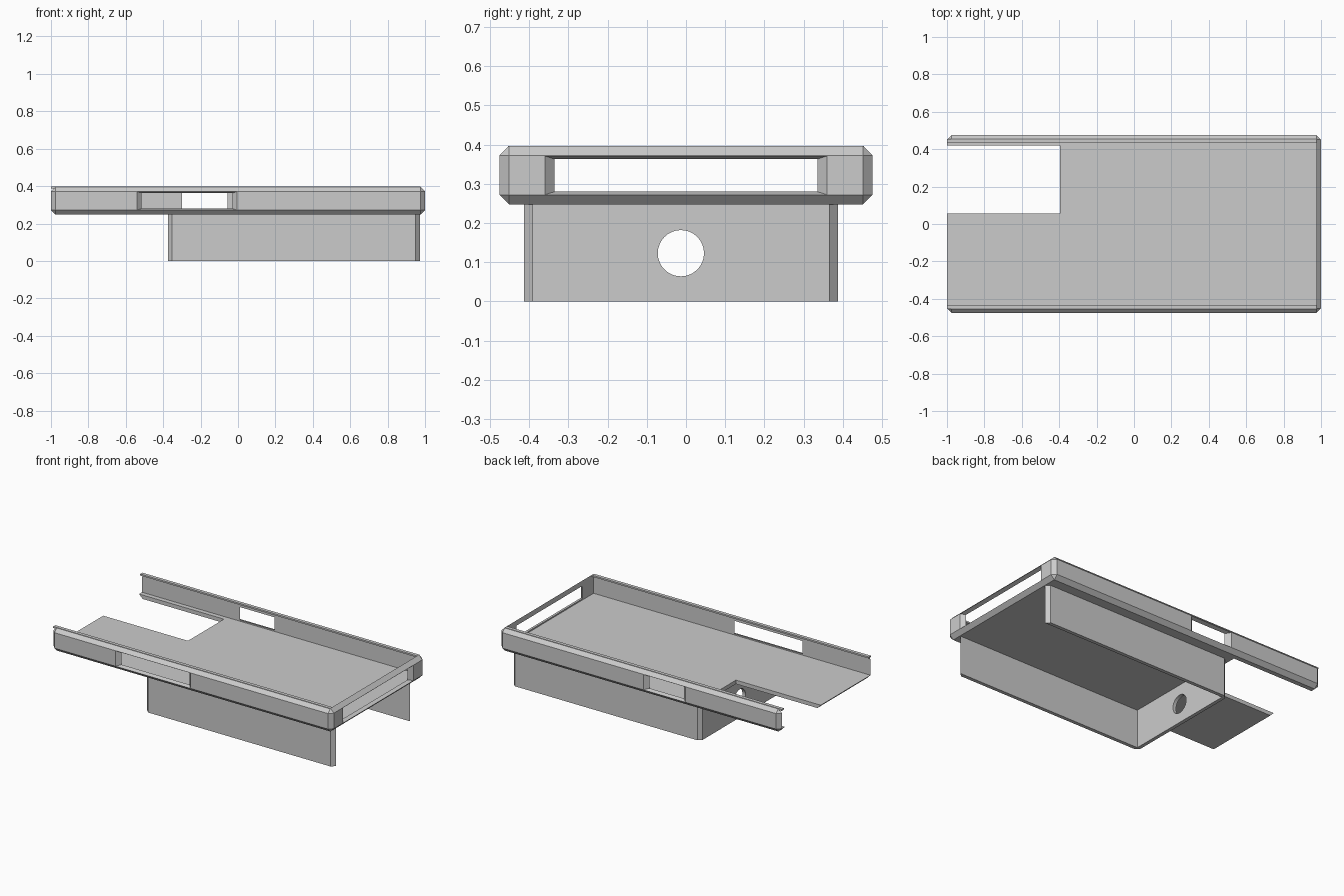
import bpy, bmesh, math
from mathutils import Vector

if "Cube" in bpy.data.objects:
    bpy.data.objects.remove(bpy.data.objects["Cube"], do_unlink=True)

grey = bpy.data.materials.new("plain grey")
grey.use_nodes = True
grey.diffuse_color = (0.6, 0.6, 0.6, 1)
grey.node_tree.nodes["Principled BSDF"].inputs["Base Color"].default_value = (0.6, 0.6, 0.6, 1)


def finish(name, bm):
    bmesh.ops.recalc_face_normals(bm, faces=bm.faces)
    mesh = bpy.data.meshes.new(name)
    bm.to_mesh(mesh)
    bm.free()
    mesh.materials.append(grey)
    ob = bpy.data.objects.new(name, mesh)
    bpy.context.collection.objects.link(ob)
    return ob


def block(name, lo, hi, chamfer=0, vertical_only=False):
    """Box between two corners, optionally with chamfered edges."""
    lo, hi = Vector(lo), Vector(hi)
    bm = bmesh.new()
    bmesh.ops.create_cube(bm, size=1)
    for v in bm.verts:
        v.co = (lo + hi) / 2 + v.co * (hi - lo)
    if chamfer:
        edges = [e for e in bm.edges if not vertical_only
                 or abs(e.verts[0].co.z - e.verts[1].co.z) > 0.01]
        bmesh.ops.bevel(bm, geom=edges, offset=chamfer, segments=1,
                        affect='EDGES', profile=0.5)
    return finish(name, bm)


def window(axis, outer, inner, span_out, span_in):
    """Tapered cutter between an outer and an inner wall plane."""
    z_out, z_in = (0.272, 0.371), (0.28, 0.363)
    bm = bmesh.new()
    rings = []
    for t in (-0.2, 1.2):
        d = outer + (inner - outer) * t
        s = [a + (b - a) * t for a, b in zip(span_out, span_in)]
        z = [a + (b - a) * t for a, b in zip(z_out, z_in)]
        corners = [(s[0], z[0]), (s[1], z[0]), (s[1], z[1]), (s[0], z[1])]
        rings.append([bm.verts.new((d, u, w) if axis == 'x' else (u, d, w))
                      for u, w in corners])
    for ring in rings:
        bm.faces.new(ring)
    for i in range(4):
        j = (i + 1) % 4
        bm.faces.new((rings[0][i], rings[0][j], rings[1][j], rings[1][i]))
    return finish("window_cutter", bm)


def cut(target, cutters):
    bpy.context.view_layer.objects.active = target
    for c in cutters:
        c.hide_render = True
        mod = target.modifiers.new("cut", 'BOOLEAN')
        mod.operation, mod.solver, mod.object = 'DIFFERENCE', 'EXACT', c
        bpy.ops.object.modifier_apply(modifier=mod.name)
        bpy.data.objects.remove(c, do_unlink=True)


W, EDGE = 0.476, 0.025
BOTTOM, TOP = 0.247, 0.397
IN_Y, FLOOR = W - EDGE, BOTTOM + EDGE

# Tray: chamfered slab hollowed out, open at the top and the -x end
tray = block("tray", (-1, -W, BOTTOM), (1, W, TOP), EDGE)
cut(tray, [
    block("hollow", (-1.2, -IN_Y, FLOOR), (1 - EDGE, IN_Y, 0.6)),
    block("floor_notch", (-1.2, 0.055, 0.1), (-0.395, 0.421, 0.3)),
    window('x', 1, 1 - EDGE, (-0.36, 0.36), (-0.335, 0.335)),
    window('y', -W, -IN_Y, (-0.54, -0.005), (-0.515, -0.03)),
    window('y', W, IN_Y, (-0.33, -0.03), (-0.3, -0.055)),
])

# Thin lips overhanging the long walls
for side, name in ((-1, "front_lip"), (1, "back_lip")):
    ys = sorted((side * (IN_Y + 0.003), side * 0.432))
    block(name, (-1, ys[0], TOP - 0.01), (1 - EDGE, ys[1], TOP))

# Skirt under the tray: three walls, open at the bottom and the +x end
skirt = block("skirt", (-0.375, -0.413, 0), (0.972, 0.388, BOTTOM + 0.006), 0.023, True)
bm = bmesh.new()
bmesh.ops.create_cone(bm, cap_ends=True, segments=32, radius1=0.059, radius2=0.059, depth=0.3)
for v in bm.verts:
    v.co = Vector((v.co.z - 0.375, v.co.y - 0.013, v.co.x + 0.123))
cut(skirt, [
    block("skirt_hollow", (-0.352, -0.39, -0.1), (1.2, 0.365, 0.5)),
    finish("cable_hole", bm),
])
